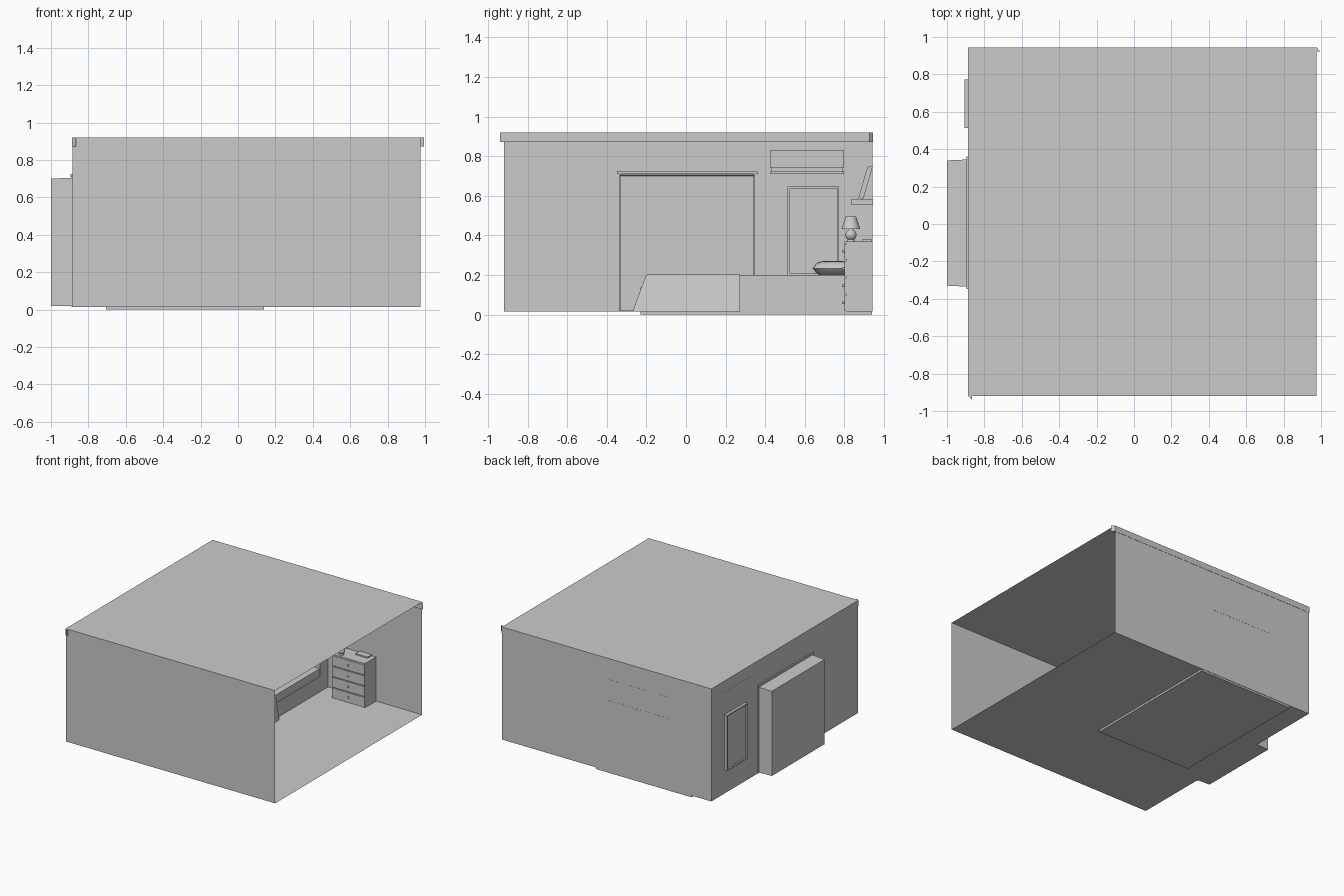
import bpy, bmesh, math
from mathutils import Vector

if "Cube" in bpy.data.objects:
    bpy.data.objects.remove(bpy.data.objects["Cube"])

XL, XR, YF, YB, Z0, Z1 = -0.885, 0.975, -0.92, 0.943, 0.015, 0.92


def mesh(name, verts, faces):
    me = bpy.data.meshes.new(name)
    me.from_pydata(verts, [], faces)
    me.update()
    ob = bpy.data.objects.new(name, me)
    bpy.context.collection.objects.link(ob)
    return ob


def box(name, x, y, z, bevel=0):
    v = [(a, b, c) for c in z for b in y for a in x]
    f = [(0, 2, 3, 1), (4, 5, 7, 6), (0, 1, 5, 4), (2, 6, 7, 3), (0, 4, 6, 2), (1, 3, 7, 5)]
    ob = mesh(name, v, f)
    if bevel:
        m = ob.modifiers.new("bevel", 'BEVEL')
        m.width, m.segments = bevel, 3
    return ob


def lathe(name, profile, loc, n=24):
    v, f = [], []
    for r, z in profile:
        v += [(loc[0] + r * math.cos(i * math.tau / n), loc[1] + r * math.sin(i * math.tau / n),
               loc[2] + z) for i in range(n)]
    for k in range(len(profile) - 1):
        for i in range(n):
            j = (i + 1) % n
            f.append((k * n + i, k * n + j, (k + 1) * n + j, (k + 1) * n + i))
    return smooth(mesh(name, v, f))


def smooth(ob):
    bpy.context.view_layer.objects.active = ob
    ob.select_set(True)
    bpy.ops.object.shade_smooth_by_angle(angle=math.radians(40))
    ob.select_set(False)
    return ob


def wall_x(name, x, y, z):
    return mesh(name, [(x, y[0], z[0]), (x, y[1], z[0]), (x, y[1], z[1]), (x, y[0], z[1])], [(0, 1, 2, 3)])


# Room shell, open on the right side
def plane_z(name, z):
    return mesh(name, [(XL, YF, z), (XR, YF, z), (XR, YB, z), (XL, YB, z)], [(0, 1, 2, 3)])


def plane_y(name, y):
    return mesh(name, [(XL, y, Z0), (XR, y, Z0), (XR, y, Z1), (XL, y, Z1)], [(0, 1, 2, 3)])


plane_z("floor", Z0)
plane_z("ceiling", Z1)
plane_y("front_wall", YF)
plane_y("back_wall", YB)

# Left wall around the niche opening
NY, NZ = (-0.335, 0.345), (0.02, 0.705)
wall_x("left_wall_front", XL, (YF, NY[0]), (Z0, Z1))
wall_x("left_wall_back", XL, (NY[1], YB), (Z0, Z1))
wall_x("left_wall_above", XL, NY, (NZ[1], Z1))
wall_x("left_wall_below", XL, NY, (Z0, NZ[0]))

# Niche: open box behind the left wall
v = [(x, y, z) for x, d in ((XL, 0), (-1.0, 0.005)) for y, z in
     ((NY[0] + d, NZ[0]), (NY[1] - d, NZ[0]), (NY[1] - d, NZ[1] - d), (NY[0] + d, NZ[1] - d))]
mesh("niche", v, [(4, 5, 6, 7)] + [(i, (i + 1) % 4, 4 + (i + 1) % 4, 4 + i) for i in range(4)])
for i, y in enumerate((NY[0] - 0.004, NY[1] - 0.004)):
    box(f"niche_jamb_{i}", (-0.89, -0.872), (y, y + 0.008), (Z0, 0.71))
box("niche_lintel", (-0.895, -0.865), (-0.348, 0.36), (0.71, 0.725))

# Cornice on the left and back walls with mitred ends
cz = (0.872, Z1)
d = 0.02
v = [p + (z,) for z in cz for p in
     ((XL - 0.002, YF), (XL + d, YF - d), (XL + d, YB - d), (XR + d, YB - d), (XR, YB + 0.002), (XL - 0.002, YB + 0.002))]
mesh("cornice", v, [(0, 1, 2, 5), (2, 3, 4, 5), (6, 11, 8, 7), (8, 11, 10, 9)]
     + [(i, (i + 1) % 6, 6 + (i + 1) % 6, 6 + i) for i in range(6)])

# Window: frame bars and recessed pane
wy, wz, t = (0.513, 0.773), (0.2, 0.647), 0.011
wx = (-0.907, -0.868)
box("window_frame_front", wx, (wy[0], wy[0] + t), wz)
box("window_frame_back", wx, (wy[1] - t, wy[1]), wz)
box("window_frame_bottom", wx, (wy[0] + t, wy[1] - t), (wz[0], wz[0] + t))
box("window_frame_top", wx, (wy[0] + t, wy[1] - t), (wz[1] - t, wz[1]))
box("window_pane", (-0.895, -0.88), (wy[0] + t, wy[1] - t), (wz[0] + t, wz[1] - t))

# Air conditioner above the window
box("air_conditioner_body", (-0.886, -0.79), (0.425, 0.797), (0.742, 0.83))
box("air_conditioner_vent", (-0.885, -0.81), (0.43, 0.792), (0.722, 0.742))
box("air_conditioner_flap", (-0.885, -0.8), (0.425, 0.797), (0.71, 0.722))

# Bed
BX = (-0.705, 0.14)
box("bed_base", BX, (-0.23, 0.94), (0, 0.137))
box("mattress", (BX[0] + 0.003, BX[1] - 0.003), (-0.2, 0.84), (0.137, 0.2))
box("headboard", BX, (0.84, 0.94), (0.137, 0.35))

# Blanket: flared cover draped over the foot of the bed
v = [(BX[0] - 0.035, -0.27, Z0), (BX[1] + 0.035, -0.27, Z0), (BX[1] + 0.035, 0.272, Z0), (BX[0] - 0.035, 0.272, Z0),
     (BX[0] - 0.006, -0.2, 0.205), (BX[1] + 0.006, -0.2, 0.205), (BX[1] + 0.006, 0.272, 0.205), (BX[0] - 0.006, 0.272, 0.205)]
blanket = mesh("blanket", v, [(4, 5, 6, 7), (0, 1, 5, 4), (1, 2, 6, 5), (3, 0, 4, 7)])
m = blanket.modifiers.new("bevel", 'BEVEL')
m.width, m.segments = 0.012, 3
smooth(blanket)


# Pillows: flattened cushions with thin edges
def pillow(name, cx, cy, cz, sx, sy, sz, n=16):
    v, f = [], []
    for side in (1, -1):
        o = len(v)
        for j in range(n + 1):
            for i in range(n + 1):
                a, b = 2 * i / n - 1, 2 * j / n - 1
                h = ((1 - a ** 4) * (1 - b ** 4)) ** 0.5
                k, l = 1 - 0.07 * (1 - b * b) * a * a, 1 - 0.07 * (1 - a * a) * b * b
                v.append((cx + sx * a * k, cy + sy * b * l, cz + side * sz * h))
        for j in range(n):
            for i in range(n):
                q = [o + j * (n + 1) + i, o + j * (n + 1) + i + 1, o + (j + 1) * (n + 1) + i + 1, o + (j + 1) * (n + 1) + i]
                f.append(q if side > 0 else q[::-1])
    ob = mesh(name, v, f)
    bm = bmesh.new()
    bm.from_mesh(ob.data)
    bmesh.ops.remove_doubles(bm, verts=bm.verts, dist=1e-5)
    bm.to_mesh(ob.data)
    bm.free()
    return smooth(ob)


for i, x in enumerate((-0.485, -0.08)):
    pillow(f"pillow_{i}", x, 0.74, 0.234, 0.18, 0.1, 0.037)

# Chest of drawers with round knobs
NX = (0.274, 0.567)
box("chest_body", NX, (0.81, 0.942), (Z0, 0.358))
box("chest_top", NX, (0.8, 0.942), (0.358, 0.37))
for i in range(4):
    z = Z0 + 0.004 + i * 0.086
    box(f"drawer_{i}", (NX[0] + 0.002, NX[1] - 0.002), (0.8, 0.81), (z, z + 0.079))
    bpy.ops.mesh.primitive_uv_sphere_add(segments=12, ring_count=8, radius=0.008,
                                         location=(sum(NX) / 2, 0.796, z + 0.042))
    bpy.context.object.name = f"drawer_knob_{i}"
    smooth(bpy.context.object)

# Lamp and book on the chest
LP = (0.335, 0.833, 0.37)
lathe("lamp_base", [(0, 0), (0.018, 0), (0.018, 0.004)]
      + [(0.028 * math.sin(a), 0.032 - 0.028 * math.cos(a)) for a in [0.6 + k * 0.24 for k in range(10)]]
      + [(0.006, 0.065), (0.006, 0.08), (0, 0.08)], LP)
lathe("lamp_shade", [(0.047, 0.063), (0.026, 0.125), (0.0, 0.125)], LP)
box("book", (0.42, 0.53), (0.888, 0.94), (0.37, 0.38))

# Shelf with three leaning pictures
box("wall_shelf", (-0.51, 0.036), (0.832, 0.944), (0.555, 0.58))
lean = Vector((0, 0.048, 0.165))
for i, x in enumerate((-0.46, -0.24, -0.02)):
    w = 0.075 if i == 1 else 0.05
    v = [(x + s * w, y + lean.y * k, z + lean.z * k) for k in (0, 1) for s in (-1, 1)
         for y, z in ((0.868, 0.58), (0.896, 0.587))]
    mesh(f"picture_{i}", v, [(0, 1, 3, 2), (4, 6, 7, 5), (0, 2, 6, 4), (1, 5, 7, 3), (0, 4, 5, 1), (2, 3, 7, 6)])
